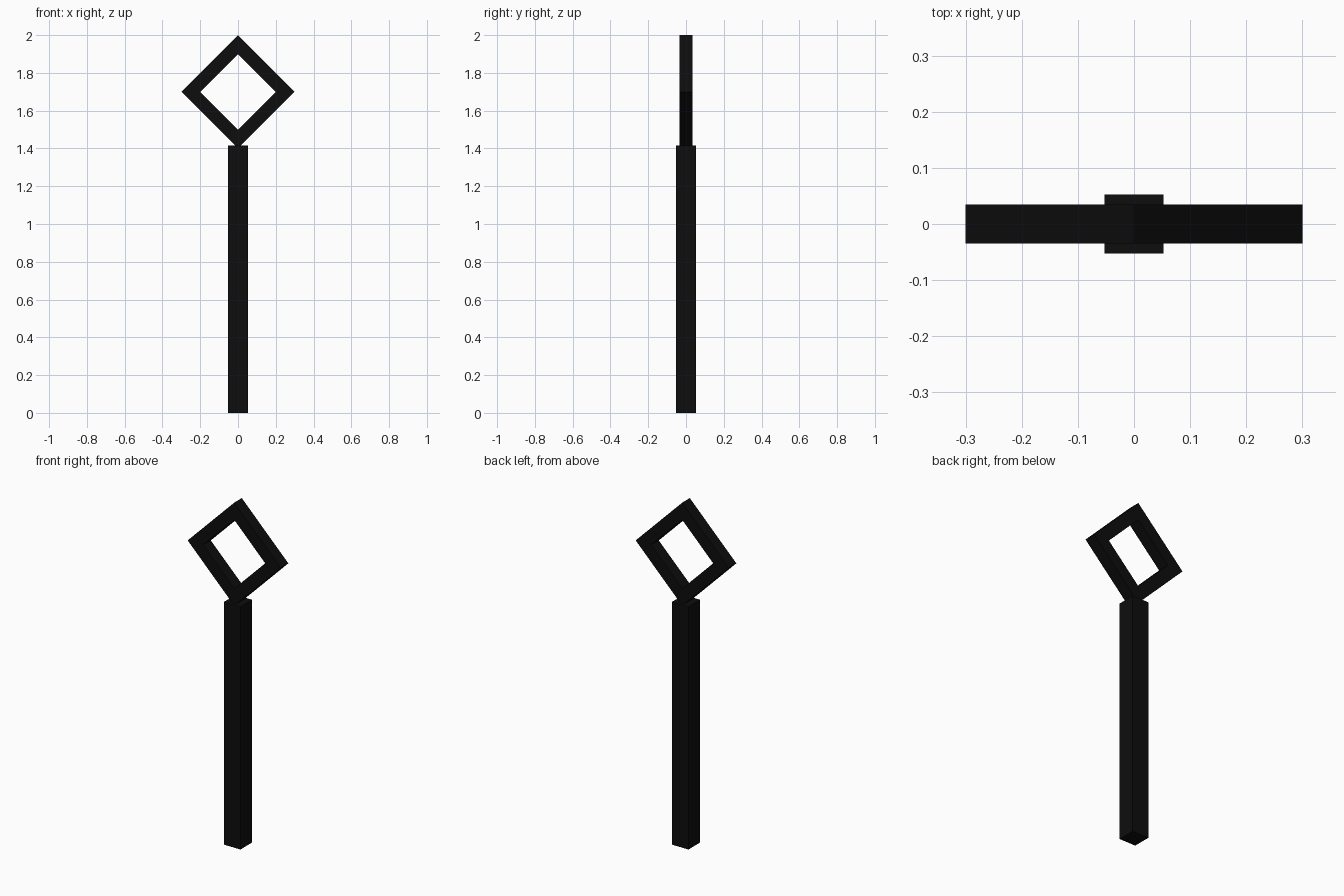
import bpy, bmesh
from math import pi, sin, cos

cube = bpy.data.objects.get("Cube")
if cube:
    bpy.data.objects.remove(cube, do_unlink=True)

black = bpy.data.materials.new("matte_black")
black.use_nodes = True
colour = (0.004, 0.004, 0.004, 1)
black.diffuse_color = colour
bsdf = next(n for n in black.node_tree.nodes if n.type == 'BSDF_PRINCIPLED')
bsdf.inputs["Base Color"].default_value = colour


def add_object(name, bm):
    bmesh.ops.recalc_face_normals(bm, faces=bm.faces)
    mesh = bpy.data.meshes.new(name)
    bm.to_mesh(mesh)
    bm.free()
    mesh.materials.append(black)
    obj = bpy.data.objects.new(name, mesh)
    bpy.context.collection.objects.link(obj)
    return obj


# Square post
POST_WIDTH, POST_HEIGHT = 0.106, 1.415
bm = bmesh.new()
bmesh.ops.create_cube(bm, size=1)
bmesh.ops.scale(bm, vec=(POST_WIDTH, POST_WIDTH, POST_HEIGHT), verts=bm.verts)
bmesh.ops.translate(bm, vec=(0, 0, POST_HEIGHT / 2), verts=bm.verts)
add_object("post", bm)

# Open diamond frame: four mitred bars around a square hole
OUTER, INNER, HALF_DEPTH, CENTRE_Z = 0.30, 0.20, 0.035, 1.70
bm = bmesh.new()
section = [(OUTER, -HALF_DEPTH), (OUTER, HALF_DEPTH),
           (INNER, HALF_DEPTH), (INNER, -HALF_DEPTH)]
corners = []
for i in range(4):
    a = i * pi / 2
    corners.append([bm.verts.new((r * cos(a), y, CENTRE_Z + r * sin(a)))
                    for r, y in section])
for i in range(4):
    here, after = corners[i], corners[(i + 1) % 4]
    for j in range(4):
        k = (j + 1) % 4
        bm.faces.new((here[j], here[k], after[k], after[j]))
add_object("diamond_frame", bm)
